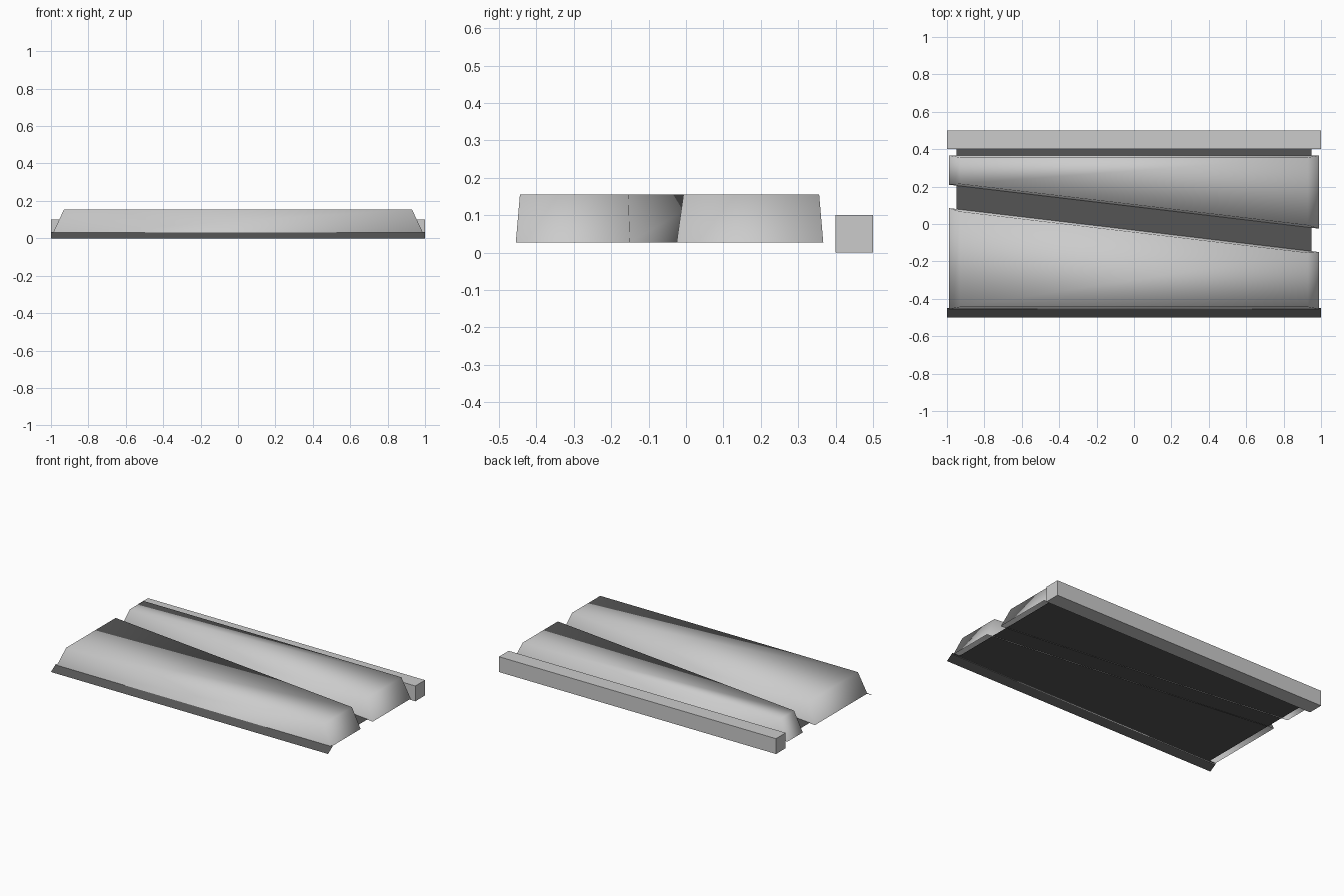
import bpy
import bmesh

cube = bpy.data.objects.get("Cube")
if cube:
    bpy.data.objects.remove(cube, do_unlink=True)


def make_material(name, value):
    mat = bpy.data.materials.new(name)
    mat.use_nodes = True
    colour = (value, value, value, 1)
    mat.diffuse_color = colour
    mat.node_tree.nodes["Principled BSDF"].inputs["Base Color"].default_value = colour
    return mat


light_grey = make_material("light grey", 0.6)
dark_grey = make_material("dark grey", 0.09)


def add_object(name, bm, mat, smooth=False):
    mesh = bpy.data.meshes.new(name)
    for face in bm.faces:
        face.smooth = smooth
    bm.to_mesh(mesh)
    bm.free()
    mesh.materials.append(mat)
    obj = bpy.data.objects.new(name, mesh)
    bpy.context.collection.objects.link(obj)
    return obj


def sheet(name, half_width, y0, z0, y1, z1, mat):
    """Single flat panel spanning the width between two depth/height points."""
    bm = bmesh.new()
    points = [(-half_width, y0, z0), (half_width, y0, z0),
              (half_width, y1, z1), (-half_width, y1, z1)]
    bm.faces.new([bm.verts.new(p) for p in points])
    return add_object(name, bm, mat)


BOTTOM, TOP = 0.027, 0.155
FOOT_X, TOP_X = 0.99, 0.93   # half lengths at foot and top
INSET = 0.011                # lean of the long sides


def block(name, front, back):
    """Open-bottomed tapered block; front and back are the edge depths at the -x and +x ends."""
    def depth(edge, x):
        return edge[0] + (edge[1] - edge[0]) * (x + FOOT_X) / (2 * FOOT_X)

    bm = bmesh.new()
    rings = []
    for x, z, inset in ((FOOT_X, BOTTOM, 0), (TOP_X, TOP, INSET)):
        rings.append([bm.verts.new(p) for p in (
            (-x, depth(front, -x) + inset, z), (x, depth(front, x) + inset, z),
            (x, depth(back, x) - inset, z), (-x, depth(back, -x) - inset, z))])
    low, high = rings
    for i in range(4):
        j = (i + 1) % 4
        bm.faces.new((low[i], low[j], high[j], high[i]))
    bm.faces.new(high)
    return add_object(name, bm, light_grey, smooth=True)


# Floor panel and sloping front lip
sheet("floor_panel", 0.95, -0.45, 0.03, 0.405, 0.03, dark_grey)
sheet("front_lip", 1, -0.5, 0, -0.45, 0.033, dark_grey)

# Two wedge blocks separated by a diagonal channel
block("front_block", (-0.455, -0.455), (0.085, -0.15))
block("back_block", (0.21, -0.025), (0.367, 0.367))

# Square bar along the back
bm = bmesh.new()
bmesh.ops.create_cube(bm, size=1)
bmesh.ops.scale(bm, vec=(2, 0.1, 0.1), verts=bm.verts)
bmesh.ops.translate(bm, vec=(0, 0.45, 0.05), verts=bm.verts)
add_object("back_bar", bm, light_grey)
